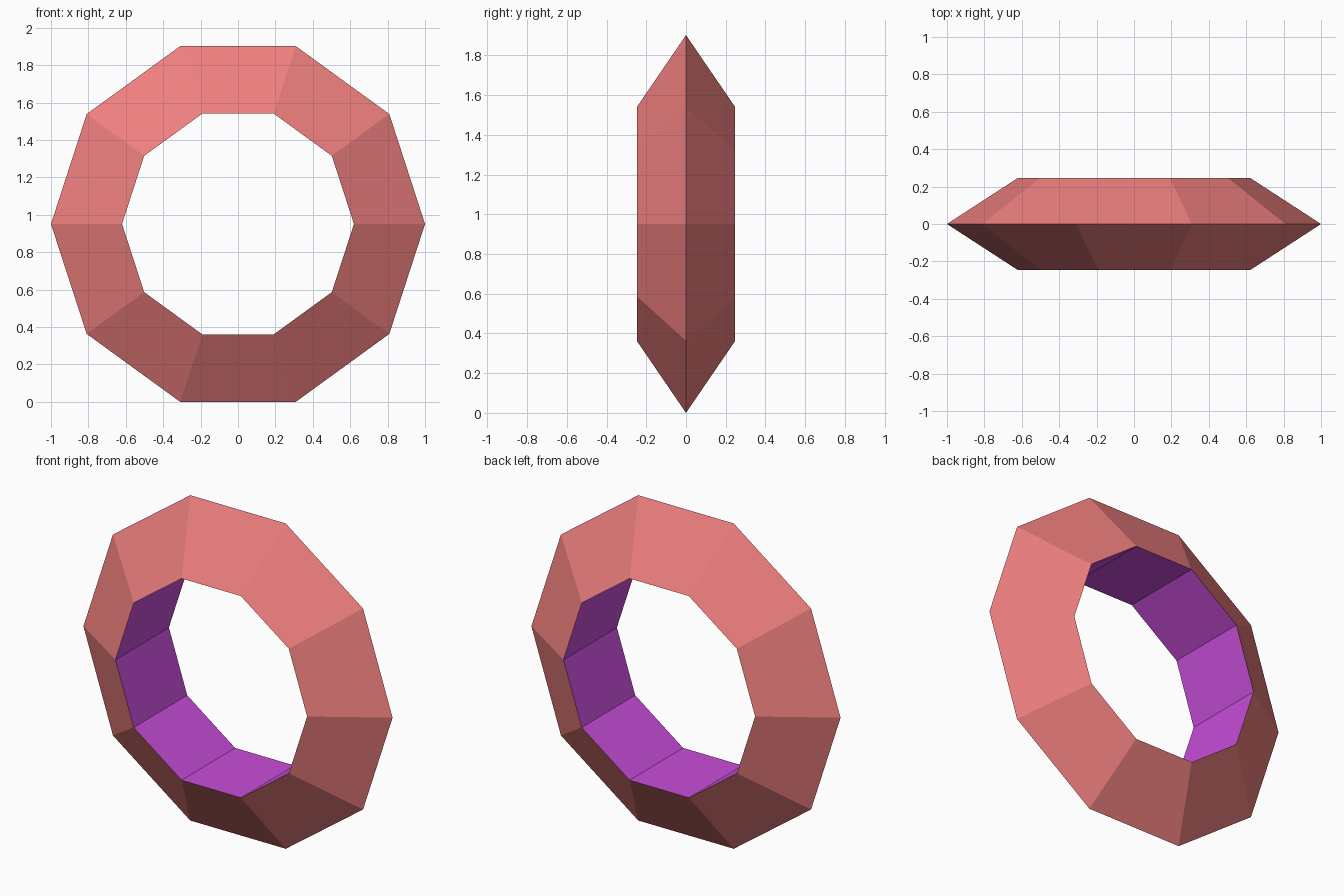
import bpy, bmesh
from math import sin, cos, pi

if "Cube" in bpy.data.objects:
    bpy.data.objects.remove(bpy.data.objects["Cube"])

SIDES = 10
OUTER, INNER, HALF_WIDTH = 1.0, 0.62, 0.247
CENTRE_Z = OUTER * sin(2 * pi / 5)  # ring rests on a flat side


def material(name, rgb):
    mat = bpy.data.materials.new(name)
    mat.diffuse_color = (*rgb, 1.0)
    mat.use_nodes = True
    mat.node_tree.nodes["Principled BSDF"].inputs["Base Color"].default_value = mat.diffuse_color
    return mat


def ring_loop(bm, radius, y):
    angles = [2 * pi * i / SIDES for i in range(SIDES)]
    return [bm.verts.new((radius * cos(a), y, CENTRE_Z + radius * sin(a))) for a in angles]


# Ten-sided ring with a triangular section: outer ridge, front rim, back rim
bm = bmesh.new()
loops = [ring_loop(bm, OUTER, 0),
         ring_loop(bm, INNER, -HALF_WIDTH),
         ring_loop(bm, INNER, HALF_WIDTH)]
for k in range(3):
    a, b = loops[k], loops[(k + 1) % 3]
    for i in range(SIDES):
        j = (i + 1) % SIDES
        face = bm.faces.new((a[i], a[j], b[j], b[i]))
        face.material_index = 1 if k == 1 else 0  # inner wall is purple
bmesh.ops.recalc_face_normals(bm, faces=bm.faces)

mesh = bpy.data.meshes.new("faceted_ring")
bm.to_mesh(mesh)
bm.free()
mesh.materials.append(material("coral", (0.87, 0.214, 0.214)))
mesh.materials.append(material("purple", (0.58, 0.075, 0.70)))
ring = bpy.data.objects.new("faceted_ring", mesh)
bpy.context.collection.objects.link(ring)
